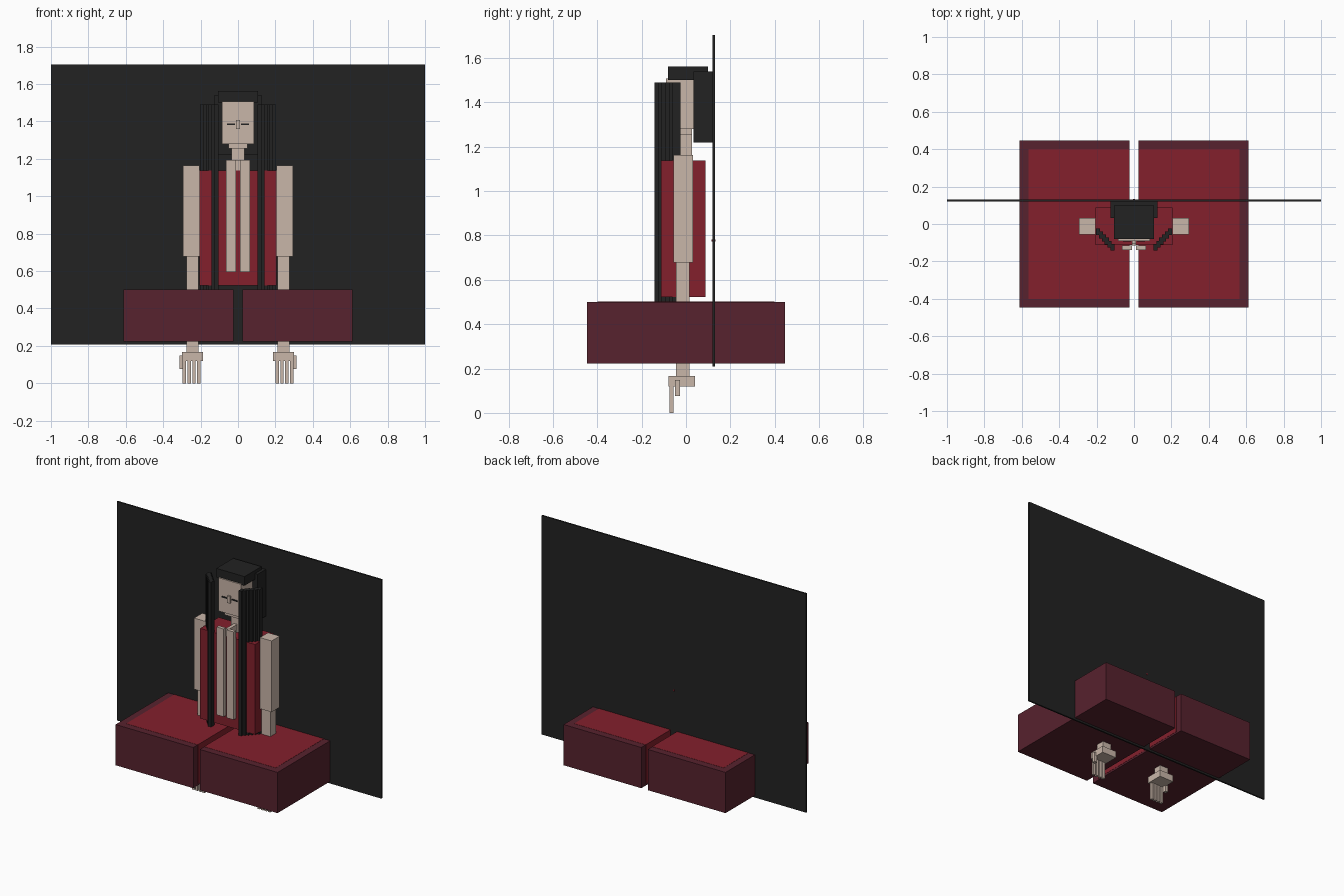
import bpy


def material(name, rgb):
    m = bpy.data.materials.new(name)
    m.diffuse_color = [((c / 255 + 0.055) / 1.055) ** 2.4 for c in rgb] + [1]
    return m


SKIN = material("pale skin", (201, 182, 169))
RED = material("crimson cloth", (131, 32, 44))
MAROON = material("dark maroon", (87, 34, 46))
BLACK = material("charcoal black", (34, 34, 34))


def box(name, mat, x, y, z):
    """Box spanning the given (min, max) ranges."""
    lo, hi = zip(x, y, z)
    bpy.ops.mesh.primitive_cube_add(size=1, location=[(a + b) / 2 for a, b in zip(lo, hi)])
    ob = bpy.context.object
    ob.name = name
    ob.scale = [b - a for a, b in zip(lo, hi)]
    bpy.ops.object.transform_apply(location=False, rotation=False, scale=True)
    ob.data.materials.append(mat)
    return ob


def pair(name, mat, x, y, z):
    """The same box on the right and mirrored on the left."""
    box(name + "_right", mat, x, y, z)
    box(name + "_left", mat, (-x[1], -x[0]), y, z)


# backdrop
box("back_panel", BLACK, (-1, 1), (0.12, 0.131), (0.208, 1.703))
box("panel_knob", RED, (-0.005, 0.005), (0.115, 0.134), (0.772, 0.782))

# leg blocks with the cloth lining showing on top and on the inner sides
pair("leg_block", MAROON, (0.025, 0.612), (-0.447, 0.447), (0.222, 0.5))
pair("leg_lining", RED, (0.0235, 0.565), (-0.4, 0.4), (0.235, 0.5012))

# torso, neck and hanging strips
box("torso", RED, (-0.207, 0.207), (-0.112, 0.087), (0.522, 1.137))
box("neck", SKIN, (-0.035, 0.035), (-0.026, 0.026), (1.13, 1.26))
box("neck_notch", SKIN, (-0.012, 0.012), (-0.116, -0.02), (1.137, 1.19))
box("jaw", SKIN, (-0.052, 0.052), (-0.07, 0.026), (1.255, 1.281))
pair("chest_strip", SKIN, (0.012, 0.064), (-0.139, -0.115), (0.595, 1.195))

# head and face
box("head", SKIN, (-0.085, 0.085), (-0.09, 0.05), (1.28, 1.507))
box("nose", SKIN, (-0.01, 0.01), (-0.103, -0.088), (1.36, 1.408))
pair("eye", BLACK, (0.016, 0.06), (-0.094, -0.089), (1.381, 1.39))

# hair
box("hair_cap", BLACK, (-0.106, 0.106), (-0.081, 0.1), (1.5, 1.562))
box("back_hair", BLACK, (-0.126, 0.126), (0.033, 0.122), (1.22, 1.54))
for i in range(6):
    x, y = 0.192 - 0.0155 * i, -0.042 - 0.0165 * i
    pair(f"hair_strand_{i}", BLACK, (x - 0.011, x + 0.011), (y - 0.018, y + 0.018),
         (0.502, 1.49))

# arms and hands
pair("upper_arm", SKIN, (0.205, 0.293), (-0.056, 0.032), (0.677, 1.163))
pair("forearm", SKIN, (0.21, 0.276), (-0.045, 0.015), (0.16, 0.68))
pair("palm", SKIN, (0.187, 0.3), (-0.08, 0.04), (0.12, 0.167))
pair("thumb", SKIN, (0.29, 0.312), (-0.05, -0.028), (0.077, 0.149))
for i in range(4):
    x = 0.209 + 0.026 * i
    pair(f"finger_{i}", SKIN, (x - 0.009, x + 0.009), (-0.075, -0.057), (0, 0.125))
